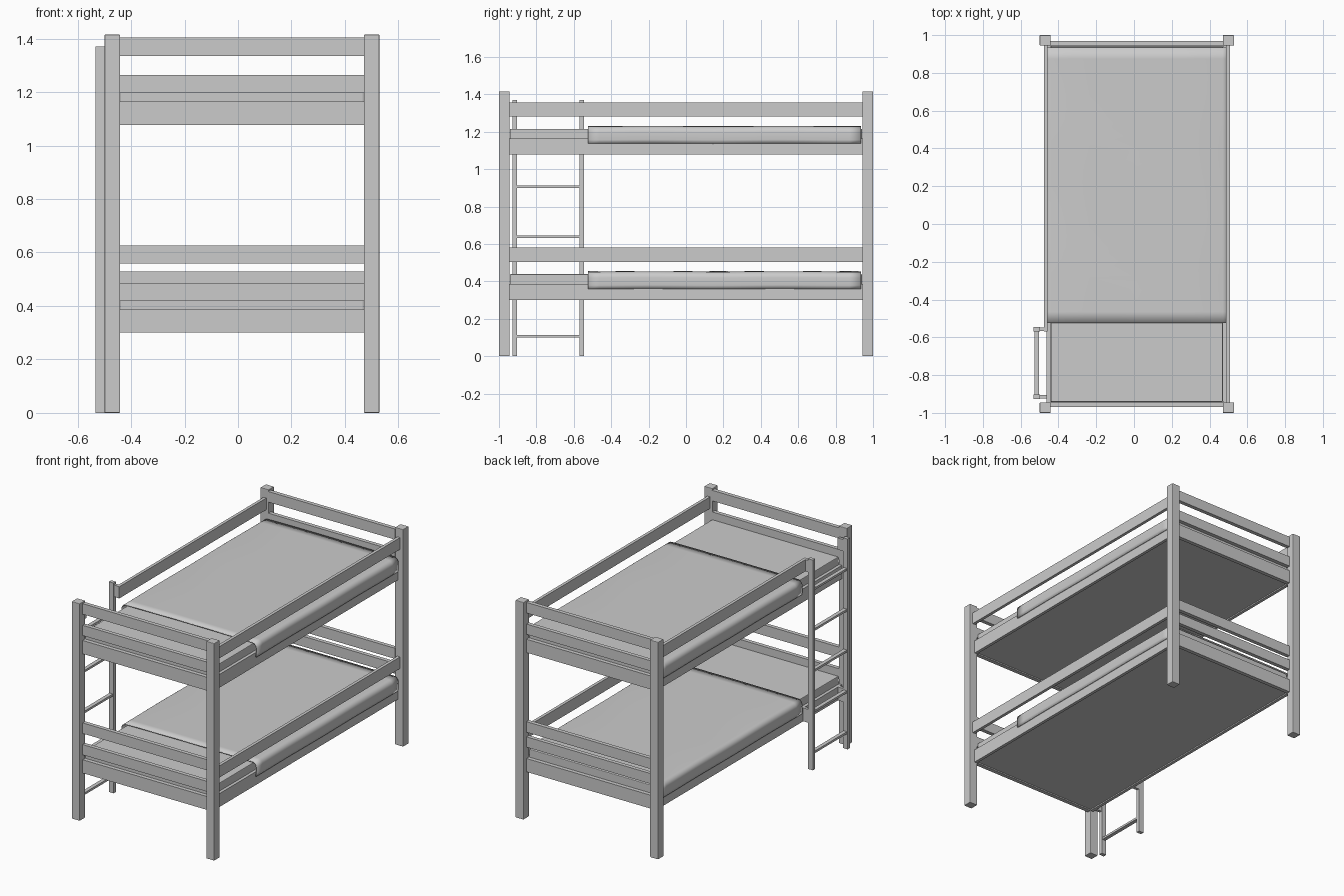
import bpy, bmesh, math

if "Cube" in bpy.data.objects:
    bpy.data.objects.remove(bpy.data.objects["Cube"])

CX = 0.015          # centre line of the bed frame (ladder hangs off the left)


def box(name, x0, x1, y0, y1, z0, z1, bevel=0.0):
    bm = bmesh.new()
    bmesh.ops.create_cube(bm, size=1)
    for v in bm.verts:
        v.co = ((x0 + x1) / 2 + v.co.x * (x1 - x0),
                (y0 + y1) / 2 + v.co.y * (y1 - y0),
                (z0 + z1) / 2 + v.co.z * (z1 - z0))
    me = bpy.data.meshes.new(name)
    bm.to_mesh(me)
    bm.free()
    ob = bpy.data.objects.new(name, me)
    bpy.context.collection.objects.link(ob)
    if bevel:
        m = ob.modifiers.new("bevel", 'BEVEL')
        m.width, m.segments = bevel, 2
    return ob


def blanket(name, y0, y1, base):
    # draped cross-section: rounded shoulders, sides hanging over the boards
    half, top, hem, r = 0.484, base + 0.149, base + 0.06, 0.03
    right = [(half - 0.003, hem), (half, hem + 0.02)]
    for i in range(7):
        a = math.pi / 2 * i / 6
        right.append((half - r + r * math.cos(a), top - r + r * math.sin(a)))
    prof = right + [(x, top + 0.001) for x in (0.25, 0, -0.25)]
    prof += [(-x, z) for x, z in reversed(right)]
    rows = 24
    bm = bmesh.new()
    grid = []
    for j in range(rows + 1):
        y = y0 + (y1 - y0) * j / rows
        row = []
        for x, z in prof:
            dz = 0.001 * math.sin(9 * y + 7 * x)      # faint wrinkles
            row.append(bm.verts.new((CX + x, y, z + dz)))
        grid.append(row)
    for a, b in zip(grid, grid[1:]):
        for k in range(len(prof) - 1):
            bm.faces.new((a[k], a[k + 1], b[k + 1], b[k]))
    bmesh.ops.recalc_face_normals(bm, faces=bm.faces)
    me = bpy.data.meshes.new(name)
    bm.to_mesh(me)
    bm.free()
    ob = bpy.data.objects.new(name, me)
    bpy.context.collection.objects.link(ob)
    s = ob.modifiers.new("thickness", 'SOLIDIFY')
    s.thickness, s.offset = 0.006, 0
    bpy.context.view_layer.objects.active = ob
    ob.select_set(True)
    bpy.ops.object.shade_smooth_by_angle(angle=math.radians(40))
    ob.select_set(False)


# corner posts
for sx, side in ((-1, "left"), (1, "right")):
    for sy, end in ((-1, "front"), (1, "back")):
        x, y = CX + sx * 0.485, sy * 0.972
        box(f"{end}_{side}_post", x - 0.029, x + 0.029,
            y - 0.028, y + 0.028, 0, 1.415, 0.003)

for level, base in (("lower", 0.30), ("upper", 1.077)):
    # end boards, slats and top rails
    for sy, end in ((-1, "front"), (1, "back")):
        lift = 0.042 if (level, end) == ("lower", "back") else 0
        for part, z0, z1 in (("board", 0, 0.087),
                             ("slat", 0.119 + lift, 0.186 + lift),
                             ("top_rail", 0.258, 0.327)):
            y0, y1 = sorted((sy * 0.943, sy * 0.969))
            box(f"{level}_{end}_{part}", -0.442, 0.472, y0, y1,
                base + z0, base + z1)
    # side boards
    for sx, side in ((-1, "left"), (1, "right")):
        x0, x1 = sorted((CX + sx * 0.457, CX + sx * 0.477))
        box(f"{level}_{side}_board", x0, x1, -0.945, 0.945, base, base + 0.087)
    # guard rails: full length on the right, upper left stops at the ladder
    box(f"{level}_right_guard_rail", 0.487, 0.507, -0.945, 0.945,
        base + 0.204, base + 0.28)
    if level == "upper":
        box("upper_left_guard_rail", -0.477, -0.457, -0.57, 0.945,
            base + 0.204, base + 0.28)
    # bed base, mattress, blanket
    box(f"{level}_bed_base", -0.442, 0.472, -0.943, 0.943,
        base + 0.008, base + 0.03)
    box(f"{level}_mattress", -0.44, 0.47, -0.942, 0.942,
        base + 0.03, base + 0.138, 0.004)
    blanket(f"{level}_blanket", -0.525, 0.935, base)

# ladder rails with brackets
for y, n in ((-0.915, "front"), (-0.557, "back")):
    box(f"ladder_{n}_rail", -0.533, -0.498, y - 0.012, y + 0.012, 0, 1.37)
    for level, z0, z1 in (("lower", 0.30, 0.387), ("upper", 1.281, 1.357)):
        box(f"ladder_{n}_{level}_bracket", -0.50, -0.46,
            y - 0.01, y + 0.01, z0, z1)

# ladder rungs
for i in range(5):
    z = 0.107 + i * 0.266
    box(f"ladder_rung_{i + 1}", -0.528, -0.503, -0.91, -0.56,
        z - 0.007, z + 0.007)
